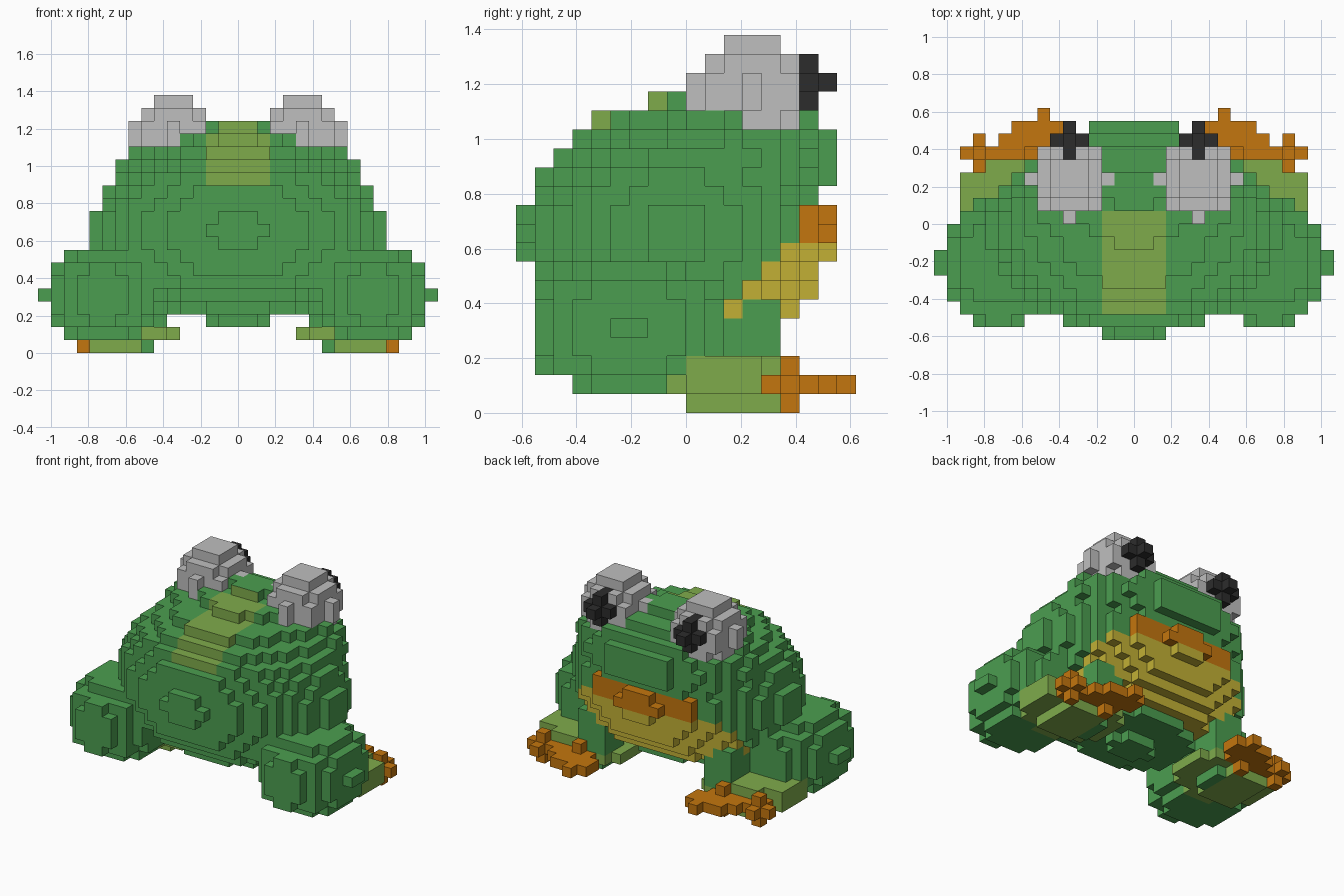
import bpy
import bmesh
from mathutils import Vector

cube = bpy.data.objects.get("Cube")
if cube:
    bpy.data.objects.remove(cube, do_unlink=True)

V = 2 / 29  # size of one block


def material(name, rgb):
    linear = [((c / 255 + 0.055) / 1.055) ** 2.4 for c in rgb]
    m = bpy.data.materials.new(name)
    m.use_nodes = True
    m.diffuse_color = (*linear, 1)
    bsdf = next(n for n in m.node_tree.nodes if n.type == 'BSDF_PRINCIPLED')
    bsdf.inputs["Base Color"].default_value = (*linear, 1)
    return m


green = material("skin green", (75, 158, 80))
light = material("light green", (127, 171, 75))
yellow = material("belly yellow", (194, 176, 53))
orange = material("orange", (196, 118, 14))
grey = material("eye grey", (191, 191, 191))
black = material("pupil black", (44, 44, 44))


def ellipsoid(center, radii):
    """Blocks whose centres lie inside an ellipsoid."""
    spans = [range(int(c - r) - 1, int(c + r) + 2) for c, r in zip(center, radii)]
    return {(i, j, k) for i in spans[0] for j in spans[1] for k in spans[2]
            if sum(((p - c) / r) ** 2 for p, c, r in zip((i, j, k), center, radii)) <= 1}


def box(xs, ys, zs):
    """Blocks in inclusive index ranges."""
    return {(i, j, k) for i in range(xs[0], xs[1] + 1)
            for j in range(ys[0], ys[1] + 1) for k in range(zs[0], zs[1] + 1)}


def plus(i, j, k):
    """A centre block and its six neighbours."""
    return {(i, j, k), (i + 1, j, k), (i - 1, j, k), (i, j + 1, k),
            (i, j - 1, k), (i, j, k + 1), (i, j, k - 1)}


# Each block belongs to one part; later parts replace earlier ones
owner = {}


def claim(name, blocks):
    for b in blocks:
        owner[b] = name


def claim_pair(name, blocks):
    claim("left_" + name, blocks)
    claim("right_" + name, {(-i, j, k) for i, j, k in blocks})


# Torso and head
claim("body", ellipsoid((0, 8, 9), (11.2, 8.18, 7.15)))
claim("body", ellipsoid((0, 11, 13), (9.3, 5.5, 4.1)))

# Thighs and shins
claim_pair("thigh", ellipsoid((10.5, 5.5, 4), (4.6, 5.3, 4)))
shin = box((6, 8), (11, 13), (1, 4)) | box((7, 8), (12, 13), (5, 5)) | box((7, 7), (10, 12), (0, 0))
claim_pair("shin", {b for b in shin if b not in owner})

# Feet: sole, wide middle layer, upper layer
foot = box((8, 11), (9, 13), (0, 0))
foot |= {b for b in ellipsoid((9, 10.5, 1), (4.6, 3.6, 1)) if b[2] == 1}
foot |= box((8, 13), (9, 12), (2, 2)) | box((9, 11), (13, 13), (2, 2))
claim_pair("foot", foot)

# Toes: two knobs and a flat inner web
toes = plus(12, 14, 1) | plus(8, 14, 1)
toes |= box((6, 9), (15, 16), (1, 1)) | box((10, 10), (14, 15), (1, 1)) | {(7, 17, 1)}
claim_pair("toes", toes)

# Eyes and pupils
claim_pair("eye", ellipsoid((5, 12, 16.5), (3.08, 3.08, 3.08)))
claim_pair("pupil", plus(5, 15, 17) | {(5, 14, 18)})


def body_colour(block, centre):
    i, j, k = block
    if k in (9, 10) and j >= 15:
        return 3  # lips
    if 4 <= k <= 8 and j >= k + 6:
        return 2  # belly
    if abs(i) <= 2 and k >= 13 and centre.y < 1.05 * V:
        return 1  # back stripe
    return 0


MATERIALS = {"body": [green, light, yellow, orange], "thigh": [green], "shin": [green],
             "foot": [light], "toes": [orange], "eye": [grey], "pupil": [black]}


def build(name):
    """Skin the blocks of a part with only their exposed faces."""
    bm = bmesh.new()
    kind = name.split("_")[-1]
    verts = {}

    def vert(p):
        key = tuple(round(c * 2) for c in p)
        if key not in verts:
            verts[key] = bm.verts.new(((p.x) * V, (p.y - 8.5) * V, (p.z + 0.5) * V))
        return verts[key]

    for block in [b for b, part in owner.items() if part == name]:
        for axis in range(3):
            for sign in (-1, 1):
                n = Vector((0, 0, 0))
                n[axis] = sign
                if tuple(int(c) for c in Vector(block) + n) in owner:
                    continue
                u = Vector((0, 0, 0))
                u[(axis + 1) % 3] = 0.5
                w = n.cross(u)
                mid = Vector(block) + n / 2
                face = bm.faces.new([vert(mid + d) for d in (-u - w, u - w, u + w, w - u)])
                if kind == "body":
                    face.material_index = body_colour(block, face.calc_center_median())
    # Merge flat areas of one colour
    bmesh.ops.dissolve_limit(bm, angle_limit=0.01, verts=bm.verts, edges=bm.edges,
                             delimit={'MATERIAL'})
    mesh = bpy.data.meshes.new(name)
    bm.to_mesh(mesh)
    bm.free()
    for m in MATERIALS[kind]:
        mesh.materials.append(m)
    bpy.context.collection.objects.link(bpy.data.objects.new(name, mesh))


for part in sorted(set(owner.values())):
    build(part)
